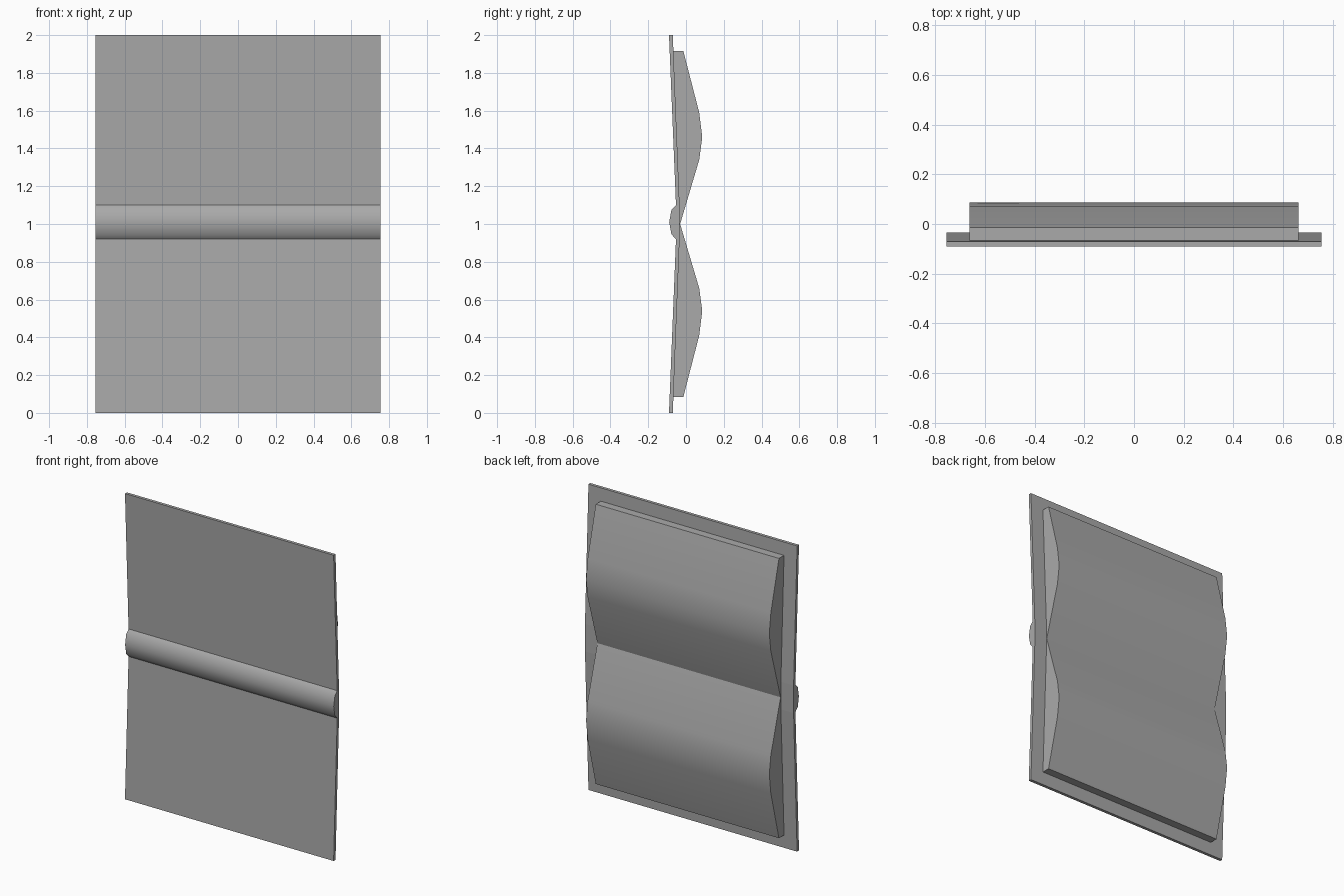
import bpy
import math

cube = bpy.data.objects.get("Cube")
if cube:
    bpy.data.objects.remove(cube, do_unlink=True)

grey = bpy.data.materials.new("plain grey")
grey.use_nodes = True
colour = (0.4, 0.4, 0.4, 1)
grey.diffuse_color = colour
grey.node_tree.nodes["Principled BSDF"].inputs["Base Color"].default_value = colour


def extrude_profile(name, profile, half_width, smooth_angle=None):
    """Sweep a closed (y, z) outline along x, centred on x = 0."""
    n = len(profile)
    verts = [(x, y, z) for x in (-half_width, half_width) for y, z in profile]
    faces = [tuple(range(n))[::-1], tuple(range(n, 2 * n))]
    faces += [(i, (i + 1) % n, (i + 1) % n + n, i + n) for i in range(n)]
    mesh = bpy.data.meshes.new(name)
    mesh.from_pydata(verts, [], faces)
    mesh.materials.append(grey)
    obj = bpy.data.objects.new(name, mesh)
    bpy.context.collection.objects.link(obj)
    bpy.ops.object.select_all(action="DESELECT")
    obj.select_set(True)
    bpy.context.view_layer.objects.active = obj
    # Consistent outward normals
    bpy.ops.object.mode_set(mode="EDIT")
    bpy.ops.mesh.select_all(action="SELECT")
    bpy.ops.mesh.normals_make_consistent(inside=False)
    bpy.ops.object.mode_set(mode="OBJECT")
    if smooth_angle:
        bpy.ops.object.shade_smooth_by_angle(angle=math.radians(smooth_angle))
    return obj


def flip(profile):
    """Mirror an outline about the fold at z = 1."""
    return [(y, 2 - z) for y, z in reversed(profile)]


# Cover boards, leaning slightly towards the spine
upper_board = [(-0.09, 2), (-0.07, 2), (-0.034, 1.1), (-0.053, 1.1)]
lower_board = [(-0.053, 0.92), (-0.034, 0.92), (-0.07, 0), (-0.09, 0)]
extrude_profile("upper_cover", upper_board, 0.755)
extrude_profile("lower_cover", lower_board, 0.755)

# Rounded spine joining the boards
spine = [(-0.034, 0.92), (-0.053, 0.92), (-0.077, 0.945), (-0.089, 1.01),
         (-0.077, 1.075), (-0.053, 1.1), (-0.034, 1.1)]
extrude_profile("spine", spine, 0.755, 40)

# Two curved page blocks meeting at the fold
pages = [(-0.031, 1.0), (0.07, 1.34), (0.086, 1.46), (0.07, 1.59),
         (-0.014, 1.915), (-0.067, 1.915), (-0.036, 1.1), (-0.036, 1.0)]
extrude_profile("upper_pages", pages, 0.663, 40)
extrude_profile("lower_pages", flip(pages), 0.663, 40)
